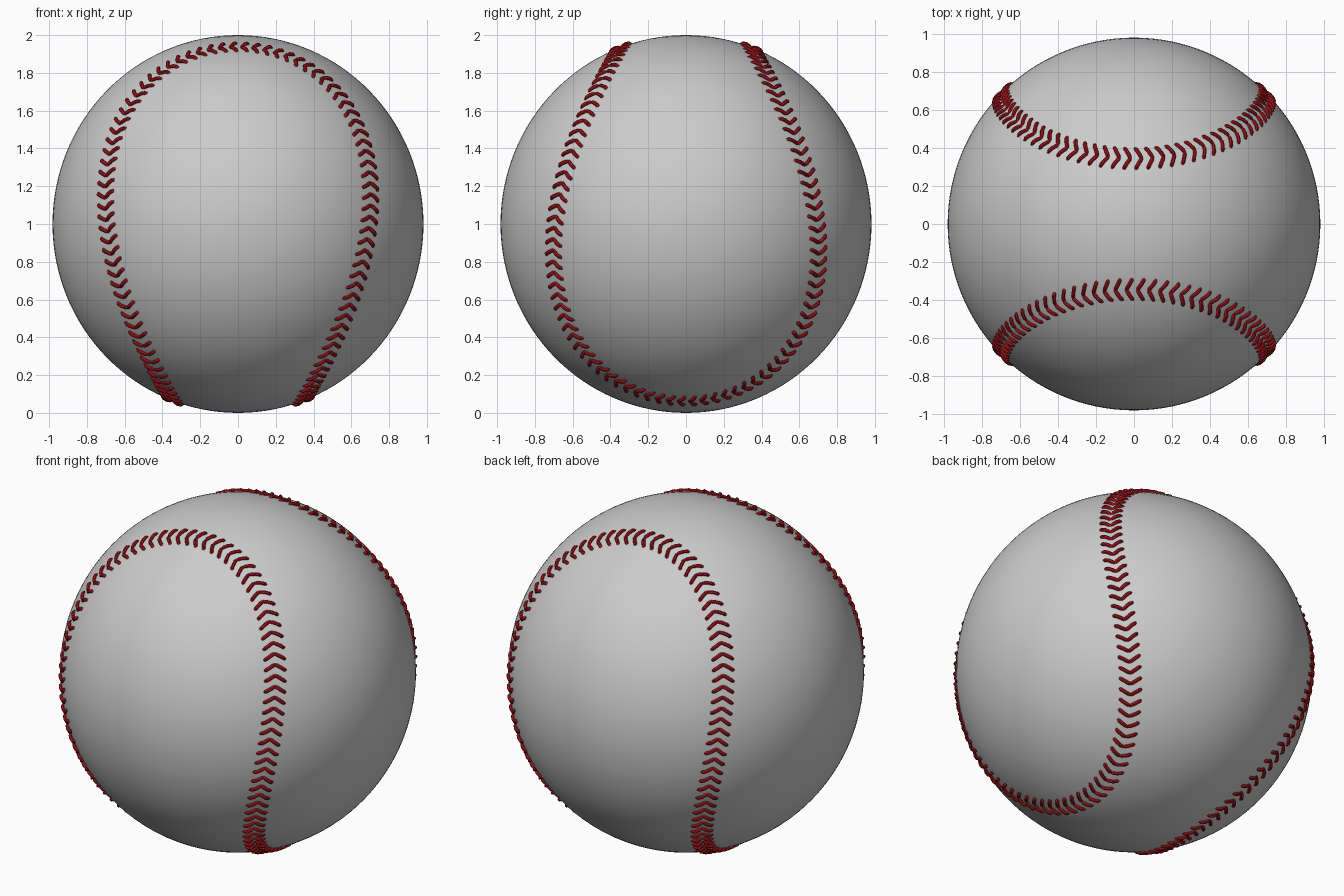
import bpy
from math import sin, cos, pi, sqrt
from mathutils import Vector, Matrix

if "Cube" in bpy.data.objects:
    bpy.data.objects.remove(bpy.data.objects["Cube"])

RADII = Vector((0.982, 0.982, 1.0))   # slightly tall ball
CENTRE = Vector((0, 0, 1))
A, B = 0.676, 0.324                   # seam shape on a unit sphere
STITCHES = 184
TURN = Matrix.Rotation(-0.75 * pi, 3, 'Z')


def seam(s):
    """Point of the closed seam on the unit sphere, near-even spacing."""
    t = s - 0.0173 * sin(4 * s)
    p = Vector((A * cos(t) + B * cos(3 * t),
                A * sin(t) - B * sin(3 * t),
                2 * sqrt(A * B) * sin(2 * t)))
    return (TURN @ p).normalized()


def on_ball(direction, height):
    """Put a direction on the ball surface, lifted by height."""
    d = direction.normalized()
    return CENTRE + d * RADII + d * height


# Ball
bpy.ops.mesh.primitive_uv_sphere_add(segments=128, ring_count=64, radius=1, location=CENTRE)
ball = bpy.context.object
ball.name = "ball"
ball.scale = RADII
bpy.ops.object.transform_apply(location=False, rotation=False, scale=True)
bpy.ops.object.shade_smooth()

# Stitches: a V of two short raised threads at every step along the seam
thread = bpy.data.curves.new("stitches", 'CURVE')
thread.dimensions = '3D'
thread.bevel_depth = 0.010
thread.bevel_resolution = 2
thread.use_fill_caps = True
# (across, along, height) of one thread
LEG = [(0.002, -0.010, -0.006), (0.014, -0.004, 0.004), (0.032, 0.007, 0.008),
       (0.048, 0.016, 0.006), (0.057, 0.021, -0.006)]
for i in range(STITCHES):
    s = 2 * pi * (i + 0.5) / STITCHES
    p = seam(s)
    along = (seam(s + 0.002) - seam(s - 0.002)).normalized()
    across = p.cross(along)
    for side in (-1, 1):
        leg = thread.splines.new('POLY')
        leg.points.add(len(LEG) - 1)
        for point, (w, l, h) in zip(leg.points, LEG):
            point.co = (*on_ball(p + across * side * w + along * l, h), 1)
        leg.use_smooth = True
stitches = bpy.data.objects.new("stitches", thread)
bpy.context.collection.objects.link(stitches)

red = bpy.data.materials.new("red_thread")
red.diffuse_color = (0.45, 0.01, 0.015, 1)
red.use_nodes = True
red.node_tree.nodes["Principled BSDF"].inputs["Base Color"].default_value = red.diffuse_color
thread.materials.append(red)

# Turn the threads into a mesh
bpy.ops.object.select_all(action='DESELECT')
stitches.select_set(True)
bpy.context.view_layer.objects.active = stitches
bpy.ops.object.convert(target='MESH')
bpy.ops.object.shade_smooth_by_angle()
